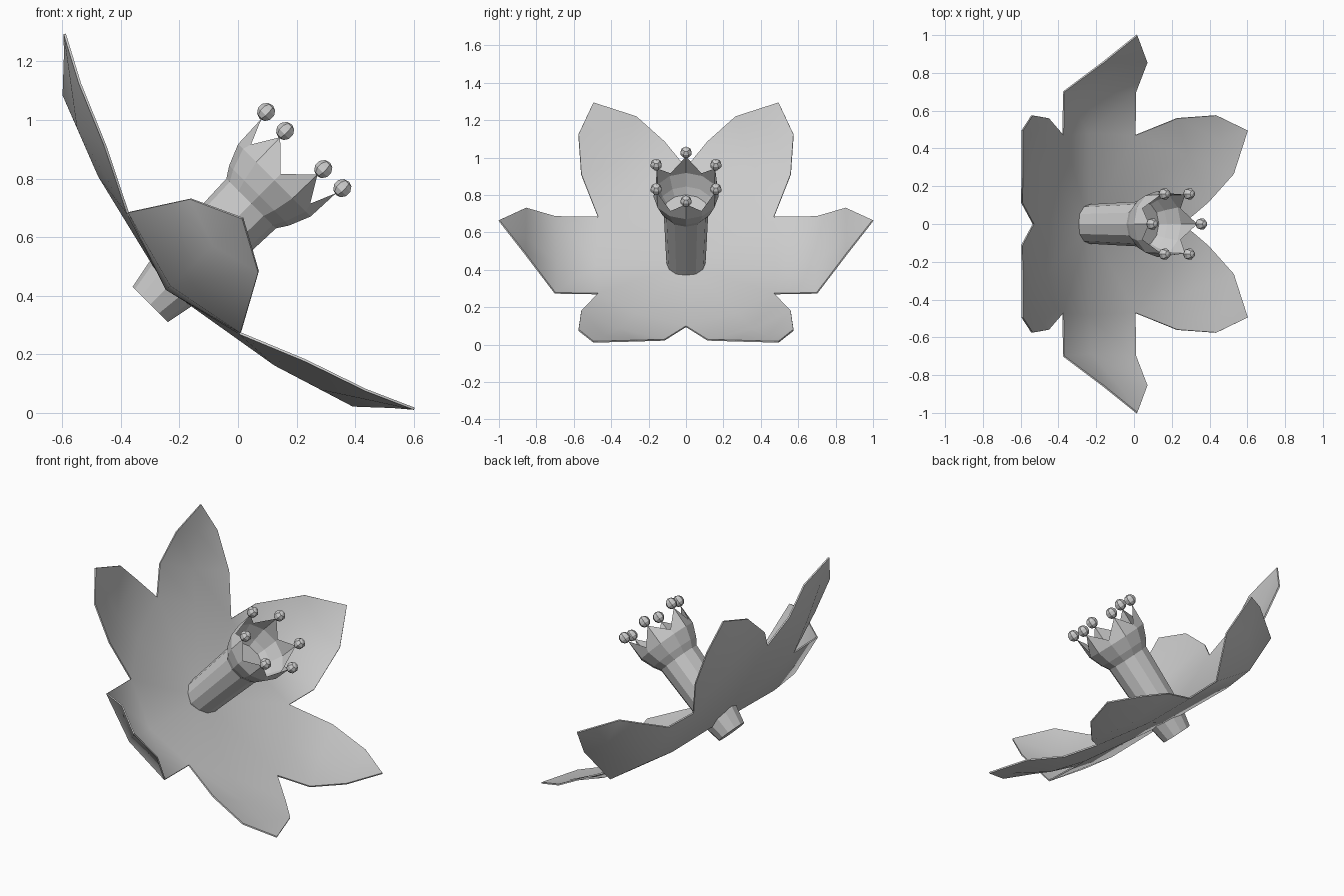
import bpy, bmesh, math
from mathutils import Matrix, Vector

cube = bpy.data.objects.get("Cube")
if cube:
    bpy.data.objects.remove(cube, do_unlink=True)

grey = bpy.data.materials.new("light_grey")
grey.use_nodes = True
grey.diffuse_color = (0.6, 0.6, 0.6, 1)
grey.node_tree.nodes["Principled BSDF"].inputs["Base Color"].default_value = (0.6, 0.6, 0.6, 1)


def tilted_frame(degrees, origin):
    """Local x -> world y, local y -> up the slope, local z -> the facing axis."""
    t = math.radians(degrees)
    axis = Vector((math.cos(t), 0, math.sin(t)))
    side = Vector((0, 1, 0))
    up = axis.cross(side)
    m = Matrix((side, up, axis)).transposed().to_4x4()
    m.translation = origin
    return m


def make_object(name, bm, matrix):
    mesh = bpy.data.meshes.new(name)
    bm.to_mesh(mesh)
    bm.free()
    mesh.materials.append(grey)
    obj = bpy.data.objects.new(name, mesh)
    obj.matrix_world = matrix
    bpy.context.collection.objects.link(obj)
    return obj


def ring(bm, radius, height, sides=12):
    return [bm.verts.new((radius * math.sin(i * math.tau / sides),
                          radius * math.cos(i * math.tau / sides), height))
            for i in range(sides)]


def bridge(bm, low, high):
    n = len(low)
    for i in range(n):
        j = (i + 1) % n
        bm.faces.new((low[j], low[i], high[i], high[j]))


def lathe(name, profile, matrix, teeth=None, cap_top=False):
    bm = bmesh.new()
    rings = [ring(bm, r, h) for r, h in profile]
    for low, high in zip(rings, rings[1:]):
        bridge(bm, low, high)
    bm.faces.new(rings[0])
    if cap_top:
        bm.faces.new(rings[-1][::-1])
    # Every second rim corner is pulled out into a pointed tooth
    if teeth:
        radius, height = teeth
        for v in rings[-1][::2]:
            v.co.xy = v.co.xy.normalized() * radius
            v.co.z = height
    return make_object(name, bm, matrix)


# Petals: one quarter of the cupped six-petal sheet, mirrored both ways
points = {
    "centre": (0, 0, .115),
    "side_base": (.48, 0, .11), "side_mid": (.69, 0, .13),
    "side_rib": (.86, 0, .33), "side_tip": (1, 0, .465),
    "side_low": (.7, .28, .195), "side_high": (.857, .17, .38),
    "notch": (.47, .28, .19), "top_notch": (0, .58, .255),
    "base": (.27, .44, .205), "mid": (.36, .61, .265), "rib": (.44, .76, .37),
    "tip": (.495, .875, .45),
    "outer_low": (.56, .5, .29), "outer_high": (.575, .715, .372),
    "inner_low": (.115, .725, .305), "inner_high": (.265, .82, .4),
}
faces = [
    "centre side_base notch", "side_base side_mid side_low notch",
    "side_mid side_rib side_high side_low", "side_rib side_tip side_high",
    "centre notch base", "centre base top_notch",
    "notch outer_low mid base", "outer_low outer_high rib mid",
    "outer_high tip rib", "base mid inner_low top_notch",
    "mid rib inner_high inner_low", "rib tip inner_high",
]
flower = tilted_frame(43, (0, 0, 0))
flower.translation = flower.to_3x3() @ Vector((0, .475, 0))
bm = bmesh.new()
verts = {name: bm.verts.new(co) for name, co in points.items()}
for face in faces:
    bm.faces.new([verts[name] for name in face.split()])
petals = make_object("petals", bm, flower)
mirror = petals.modifiers.new("mirror", 'MIRROR')
mirror.use_axis = (True, True, False)
mirror.merge_threshold = 0.001
thick = petals.modifiers.new("thickness", 'SOLIDIFY')
thick.thickness = 0.008
thick.offset = 0
bpy.context.view_layer.update()
bpy.ops.object.select_all(action='DESELECT')
petals.select_set(True)
bpy.context.view_layer.objects.active = petals
for modifier in ("mirror", "thickness"):
    bpy.ops.object.modifier_apply(modifier=modifier)
bpy.ops.object.shade_smooth_by_angle(angle=math.radians(50))

# Stem and trumpet tube, with the toothed crown on its end
trumpet = tilted_frame(45, (-.3, 0, .37))
lathe("stem_tube", [(.085, 0), (.105, .1), (.12, .49)], trumpet, cap_top=True)
lathe("crown", [(.12, .488), (.145, .527), (.175, .6), (.165, .63)],
      trumpet, teeth=(.18, .718))

# Faceted bead on each crown tooth
for i in range(6):
    angle = i * math.tau / 6
    bm = bmesh.new()
    bmesh.ops.create_uvsphere(bm, u_segments=7, v_segments=5, radius=.032)
    spot = Matrix.Translation((.184 * math.sin(angle), .184 * math.cos(angle), .745))
    make_object(f"bead_{i + 1}", bm, trumpet @ spot)
